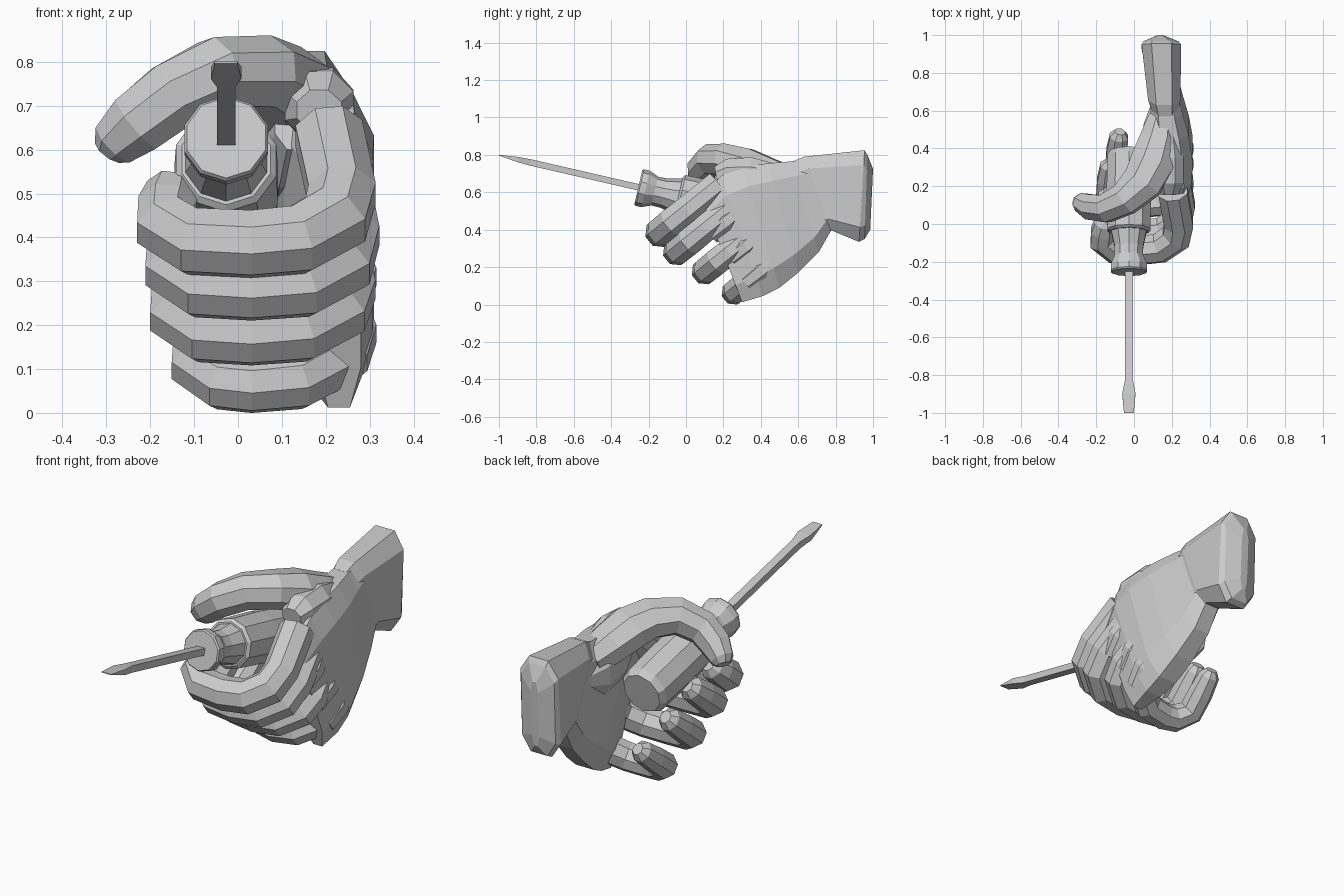
import bpy, bmesh
from math import cos, sin, pi, sqrt
from mathutils import Vector as V

if "Cube" in bpy.data.objects:
    bpy.data.objects.remove(bpy.data.objects["Cube"])


def loft(name, rings):
    """Skin a list of equal-length point rings and cap both ends."""
    bm = bmesh.new()
    rows = [[bm.verts.new(p) for p in ring] for ring in rings]
    n = len(rows[0])
    for a, b in zip(rows, rows[1:]):
        for i in range(n):
            j = (i + 1) % n
            bm.faces.new((a[i], a[j], b[j], b[i]))
    bm.faces.new(rows[0])
    bm.faces.new(rows[-1])
    bmesh.ops.recalc_face_normals(bm, faces=bm.faces)
    me = bpy.data.meshes.new(name)
    bm.to_mesh(me)
    bm.free()
    ob = bpy.data.objects.new(name, me)
    bpy.context.collection.objects.link(ob)
    return ob


def tube(name, path, ref, sides=8, phase=None):
    """Loft along (point, radius along ref, radius across) stations."""
    phase = pi / sides if phase is None else phase
    pts = [V(p) for p, _, _ in path]
    ref = V(ref)
    rings = []
    for k, (_, ra, rb) in enumerate(path):
        t = (pts[min(k + 1, len(pts) - 1)] - pts[max(k - 1, 0)]).normalized()
        ref = (ref - t * ref.dot(t)).normalized()
        side = t.cross(ref)
        rings.append([pts[k] + ref * ra * cos(phase + 2 * pi * i / sides)
                      + side * rb * sin(phase + 2 * pi * i / sides) for i in range(sides)])
    return loft(name, rings)


# screwdriver: everything lies on one tilted axis
axis = V((0, 1, -0.23)).normalized()
base = V((-0.027, -0.255, 0.627))


def along(profile):
    return [(base + axis * t, a, b) for t, a, b in profile]


tube("handle_collar", along([(t, r, r) for t, r in
     [(0, .094), (.008, .1), (.04, .1), (.09, .079), (.14, .08), (.23, .1)]]), (1, 0, 0), 10)
tube("handle_grip", along([(t, r, r) for t, r in
     [(.22, .106), (.232, .12), (.45, .124), (.63, .12), (.66, .1)]]), (1, 0, 0), 10)
q = sqrt(2)
tube("blade", along([(t, a * q, b * q) for t, a, b in
     [(-.765, .026, .002), (-.66, .035, .014), (-.59, .021, .017), (.02, .021, .017)]]),
     (1, 0, 0), 4)

# fingers: curl from the knuckle, across the front, and back on the palm side
u = V((0, -.78, -.63))
fingers = [  # name, front y, front z, radius, left x, right x, tip depth, knuckle depth
    ("index_finger", -.14, .385, .083, -.165, .237, -.19, -.40),
    ("middle_finger", -.05, .283, .078, -.148, .25, -.26, -.42),
    ("ring_finger", .10, .177, .074, -.14, .245, -.27, -.36),
    ("little_finger", .255, .064, .069, -.095, .235, -.27, -.28),
]
for name, fy, fz, r, xl, xr, tip, kn in fingers:
    stations = [(xr - .03, kn, 1.0), (xr, kn * .45, 1), (xr - .015, -.09, 1.03),
                (xr - .10, -.015, 1), (.03, 0, .97), (xl + .06, -.01, .97),
                (xl, -.07, .93), (xl + .005, (tip - .07) / 2, .88),
                (xl + .015, tip, .75), (xl + .02, tip - .03, .42)]
    tube(name, [(V((x, fy, fz)) + u * d, r * s, r * s) for x, d, s in stations],
         (0, .63, -.78))

# thumb resting over the handle, broad at its base
tube("thumb", [((.15, .56, .65), .09, .08), ((.13, .44, .695), .095, .11),
               ((.095, .32, .745), .098, .125), ((.045, .22, .772), .09, .115),
               ((-.05, .13, .772), .088, .092), ((-.15, .082, .722), .084, .08),
               ((-.23, .09, .66), .078, .072), ((-.28, .115, .615), .06, .055),
               ((-.295, .125, .595), .038, .035)], (0, 0, 1))


def slab(top, bottom, xc, hx, chamfer=.16):
    """Eight-sided section between two (y, z) points, with thickness in x."""
    a, b = V((0, *top)), V((0, *bottom))
    prof = [(0, .5), (chamfer, 1), (1 - chamfer, 1), (1, .5),
            (1, -.5), (1 - chamfer, -1), (chamfer, -1), (0, -.5)]
    return [a.lerp(b, s) + V((xc + hx * w, 0, 0)) for s, w in prof]


# palm and back of the hand, thinning out under the finger roots
loft("palm", [slab(*s) for s in [
    ((.66, .76), (.79, .42), .16, .075), ((.56, .765), (.71, .28), .172, .085),
    ((.44, .755), (.60, .17), .19, .1), ((.30, .735), (.50, .09), .208, .102),
    ((.19, .69), (.41, .045), .222, .085), ((.08, .58), (.30, .012), .23, .05)]])

# flared wrist stump with a slightly domed end
loft("wrist", [slab(*s) for s in [
    ((.57, .765), (.73, .38), .165, .07), ((.63, .79), (.78, .395), .16, .085),
    ((.955, .825), (.925, .335), .145, .105), ((.97, .80), (.955, .35), .143, .092),
    ((1.0, .725), (.985, .40), .14, .02)]])

# web of skin between thumb and index finger
tube("thumb_web", [((.18, .50, .67), .08, .06), ((.185, .34, .70), .095, .085),
                   ((.185, .22, .70), .085, .085), ((.185, .16, .69), .05, .055)], (0, 0, 1))

# fleshy pad below the thumb
tube("thumb_pad", [((.14, .64, .60), .06, .05), ((.12, .52, .60), .12, .075),
                   ((.12, .40, .62), .12, .07), ((.13, .30, .66), .07, .05)], (0, 0, 1))

# knuckle ridges on the back of the hand
for name, y, z in [("middle_knuckle", .21, .44),
                   ("ring_knuckle", .32, .31), ("little_knuckle", .40, .18)]:
    c = V((.245, y, z))
    tube(name, [(c + u * d + V((x, 0, 0)), r, r * .9) for d, x, r in
                [(-.17, -.03, .05), (-.06, 0, .065), (.0, .012, .07), (.1, 0, .06)]],
         (0, .63, -.78))
